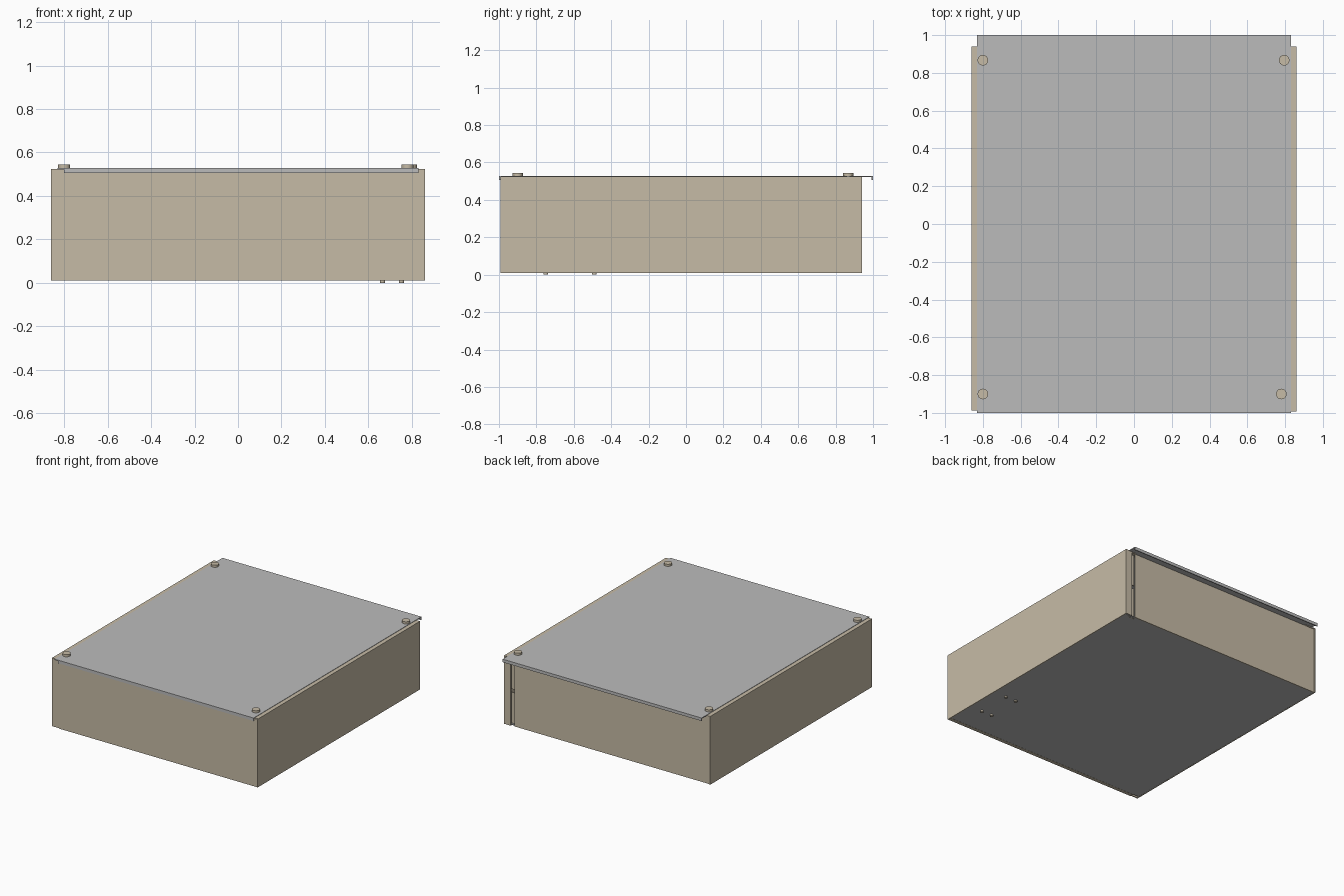
import bpy, bmesh
from mathutils import Matrix

if "Cube" in bpy.data.objects:
    bpy.data.objects.remove(bpy.data.objects["Cube"])


def material(name, rgb):
    m = bpy.data.materials.new(name)
    m.diffuse_color = (*rgb, 1)
    m.use_nodes = True
    m.node_tree.nodes["Principled BSDF"].inputs["Base Color"].default_value = m.diffuse_color
    return m


TAN = material("warm beige", (0.565, 0.497, 0.381))
GREY = material("mid grey", (0.5, 0.5, 0.5))


def finish(name, bm, mat):
    me = bpy.data.meshes.new(name)
    bm.to_mesh(me)
    bm.free()
    me.materials.append(mat)
    ob = bpy.data.objects.new(name, me)
    bpy.context.collection.objects.link(ob)
    return ob


def boxes(name, mat, *ranges):
    """One object from boxes given as (x0, x1, y0, y1, z0, z1)."""
    bm = bmesh.new()
    for x0, x1, y0, y1, z0, z1 in ranges:
        mtx = Matrix.Translation(((x0 + x1) / 2, (y0 + y1) / 2, (z0 + z1) / 2))
        mtx = mtx @ Matrix.Diagonal((x1 - x0, y1 - y0, z1 - z0, 1))
        bmesh.ops.create_cube(bm, size=1, matrix=mtx)
    return finish(name, bm, mat)


def disc(name, mat, x, y, r, z0, z1, n=32):
    bm = bmesh.new()
    bmesh.ops.create_cone(bm, cap_ends=True, segments=n, radius1=r, radius2=r,
                          depth=z1 - z0,
                          matrix=Matrix.Translation((x, y, (z0 + z1) / 2)))
    ob = finish(name, bm, mat)
    bpy.context.view_layer.objects.active = ob
    ob.select_set(True)
    bpy.ops.object.shade_smooth_by_angle()
    ob.select_set(False)


T = 0.008            # sheet thickness
B, H = 0.01, 0.525   # bottom and top of the walls

# Left wall: folded top edge and front return
boxes("left_wall", TAN,
      (-0.86, -0.86 + T, -0.988, 0.94, B, H),
      (-0.86 + T, -0.77, -0.988, 0.94, H - T, H),
      (-0.86 + T, -0.80, -0.988, -0.980, B, H - T))

# Right wall: folded top edge and back return
boxes("right_wall", TAN,
      (0.86 - T, 0.86, -0.988, 0.94, B, H),
      (0.77, 0.86 - T, -0.988, 0.94, H - T, H),
      (0.805, 0.86 - T, 0.94 - T, 0.94, B, H - T))

# Front panel with a return along the bottom
boxes("front_panel", TAN,
      (-0.80, 0.86, -0.993, -0.985, B, H - 0.003),
      (-0.80, 0.86 - T, -0.985, -0.965, B, B + T))

# Back panel, stopping short of the right return to leave a slit
boxes("back_panel", TAN, (-0.852, 0.775, 0.927, 0.935, B, H - T))

# Strip behind the slit, split by a small notch half way up
boxes("slit_backing", TAN,
      (0.765, 0.82, 0.905, 0.913, B, 0.25),
      (0.765, 0.82, 0.905, 0.913, 0.275, H - T))

# Floor sheet
boxes("floor_plate", GREY, (-0.852, 0.852, -0.965, 0.927, B + 0.001, B + T))

# Lid with a turned-down lip at front and back
boxes("lid", GREY,
      (-0.83, 0.83, -1.0, 1.0, 0.522, 0.528),
      (-0.80, 0.83, -1.0, -0.993, 0.505, 0.522),
      (-0.83, 0.83, 0.993, 1.0, 0.505, 0.522))

# Lid fasteners
for i, (x, y) in enumerate([(-0.8, 0.867), (0.795, 0.867), (-0.8, -0.9), (0.78, -0.9)]):
    disc(f"lid_fastener_{i + 1}", TAN, x, y, 0.028, 0.52, 0.544)

# Small studs under the floor
for x in (0.665, 0.752):
    for y in (-0.75, -0.49):
        disc("floor_stud", TAN, x, y, 0.012, 0.0, 0.014, 16)
